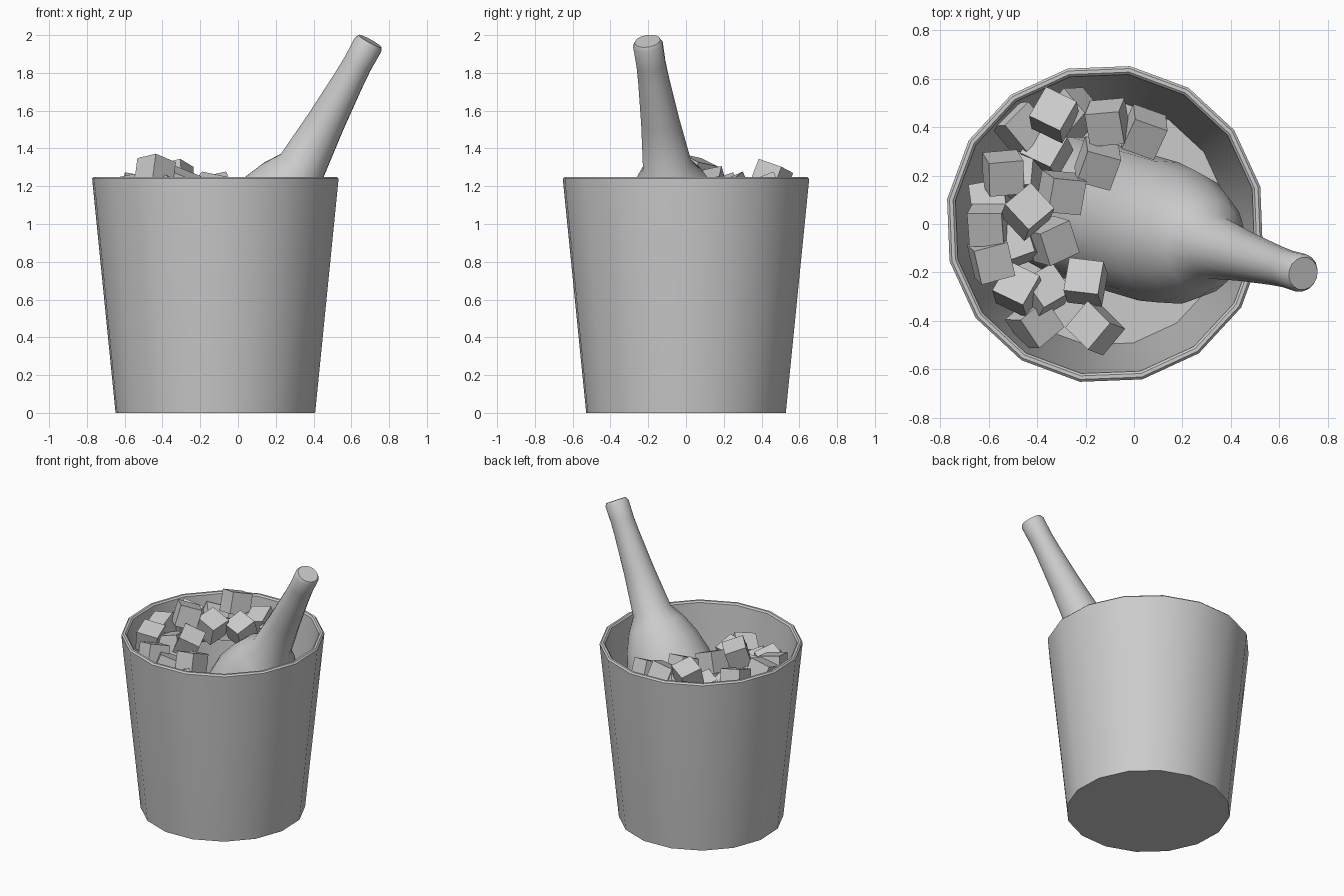
import bpy, bmesh, math, random
from mathutils import Vector, Matrix, Euler

old = bpy.data.objects.get("Cube")
if old:
    bpy.data.objects.remove(old, do_unlink=True)

random.seed(4)

# One plain grey for everything
grey = bpy.data.materials.new("plain grey")
grey.use_nodes = True
colour = (0.6, 0.6, 0.6, 1)
grey.diffuse_color = colour
grey.node_tree.nodes["Principled BSDF"].inputs["Base Color"].default_value = colour


def add_object(name, bm, smooth=False):
    """Turn a bmesh into a named object with the grey material."""
    mesh = bpy.data.meshes.new(name)
    bm.to_mesh(mesh)
    bm.free()
    mesh.materials.append(grey)
    obj = bpy.data.objects.new(name, mesh)
    bpy.context.collection.objects.link(obj)
    if smooth:
        bpy.ops.object.select_all(action='DESELECT')
        obj.select_set(True)
        bpy.context.view_layer.objects.active = obj
        bpy.ops.object.shade_smooth_by_angle(angle=math.radians(30))
    return obj


def lathe(name, profile, sides, phase=0.0):
    """Spin a (radius, height) profile around the z axis."""
    bm = bmesh.new()
    turn = Matrix.Rotation(phase, 3, 'Z')
    verts = [bm.verts.new(turn @ Vector((r, 0, z))) for r, z in profile]
    edges = [bm.edges.new(pair) for pair in zip(verts, verts[1:])]
    bmesh.ops.spin(bm, geom=verts + edges, cent=(0, 0, 0), axis=(0, 0, 1),
                   angle=math.tau, steps=sides, use_duplicate=False)
    bmesh.ops.remove_doubles(bm, verts=bm.verts, dist=0.0005)
    bmesh.ops.recalc_face_normals(bm, faces=bm.faces)
    return add_object(name, bm, smooth=True)


# Tapered bucket with a rounded rim and a thin wall
bucket = lathe("bucket", [
    (0, 0), (0.535, 0),
    (0.659, 1.225), (0.66, 1.24), (0.65, 1.25),
    (0.635, 1.25), (0.625, 1.24), (0.624, 1.225),
    (0.505, 0.03), (0, 0.03)], 16, math.radians(13.5))
bucket.location.x = -0.12

# Bottle leaning against the rim, its origin at the base of the neck
bottle = lathe("bottle", [
    (0, -1.3), (0.27, -1.3), (0.295, -1.27),
    (0.297, -0.5), (0.282, -0.34), (0.24, -0.2), (0.19, -0.09),
    (0.13, 0), (0.102, 0.27), (0.083, 0.52), (0.078, 0.62),
    (0.08, 0.735), (0.068, 0.757), (0, 0.757)], 16)
lean = Vector((0.474, -0.138, 0.87))
bottle.rotation_euler = lean.to_track_quat('Z', 'Y').to_euler()
bottle.location = (0.34, -0.1, 1.31)

# Ice cubes: x, y, z of the centre and yaw in degrees
ice = [
    (-.33, .45, 1.24, 60), (-.44, .05, 1.27, 40), (-.11, .42, 1.17, 5),
    (.04, .38, 1.14, 65), (-.15, .25, 1.17, 70), (-.3, .13, 1.2, 80),
    (-.54, .21, 1.17, 5), (-.6, 0, 1.16, 0), (-.59, -.15, 1.15, 15),
    (-.34, -.07, 1.15, 25), (-.48, -.27, 1.1, 60), (-.37, -.28, 1.05, 30),
    (-.2, -.24, 1.1, 80), (-.41, -.41, 1, 40), (-.16, -.43, 1.05, 50),
    (-.36, .3, 1.1, 60), (-.47, .4, 1.1, 45), (-.25, .46, 1.1, 50),
    (-.48, -.08, 1.1, 20), (-.59, .09, 1.07, 10), (-.46, .2, 1.1, 85),
]
bm = bmesh.new()
for x, y, z, yaw in ice:
    tilt = [random.choice((-1, 1)) * random.uniform(0.15, 0.45) for _ in "xy"]
    spin = Euler((*tilt, math.radians(yaw))).to_matrix().to_4x4()
    bmesh.ops.create_cube(bm, size=0.145,
                          matrix=Matrix.Translation((x, y, z)) @ spin)
add_object("ice_cubes", bm)
